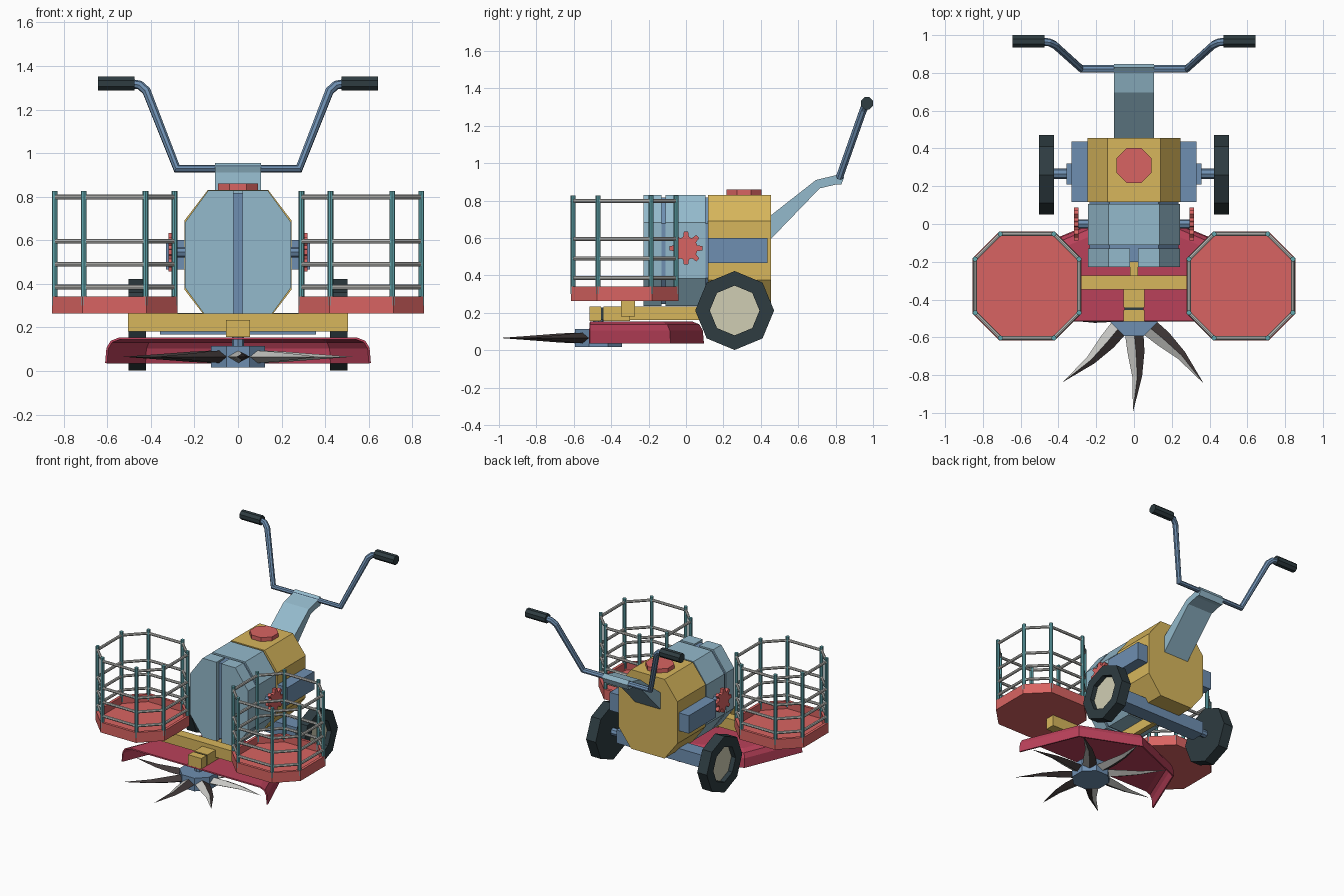
import bpy, bmesh, math
from mathutils import Vector

if "Cube" in bpy.data.objects:
    bpy.data.objects.remove(bpy.data.objects["Cube"])


def mat(name, r, g, b):
    lin = lambda c: ((c / 255 + 0.055) / 1.055) ** 2.4
    m = bpy.data.materials.new(name)
    m.diffuse_color = (lin(r), lin(g), lin(b), 1)
    m.use_nodes = True
    m.node_tree.nodes["Principled BSDF"].inputs["Base Color"].default_value = m.diffuse_color
    return m


RED = mat("coral red", 217, 100, 98)
CRIMSON = mat("crimson", 186, 65, 90)
YELLOW = mat("mustard yellow", 215, 182, 92)
SKY = mat("light blue", 148, 186, 204)
STEEL = mat("steel blue", 110, 143, 177)
TEAL = mat("teal", 98, 168, 175)
SILVER = mat("silver grey", 200, 200, 196)
DARK = mat("dark rubber", 46, 60, 65)
CREAM = mat("cream", 208, 206, 180)
BROWN = mat("dark blade", 66, 58, 58)


def finish(name, bm, *mats):
    bmesh.ops.recalc_face_normals(bm, faces=bm.faces)
    me = bpy.data.meshes.new(name)
    bm.to_mesh(me)
    bm.free()
    for m in mats:
        me.materials.append(m)
    ob = bpy.data.objects.new(name, me)
    bpy.context.collection.objects.link(ob)
    return ob


def prism_bm(pts, axis, lo, hi):
    """Extrude a 2D outline along an axis; outlines are (y,z), (x,z) or (x,y)."""
    put = {'X': lambda p, t: (t, p[0], p[1]), 'Y': lambda p, t: (p[0], t, p[1]),
           'Z': lambda p, t: (p[0], p[1], t)}[axis]
    bm = bmesh.new()
    a = [bm.verts.new(put(p, lo)) for p in pts]
    b = [bm.verts.new(put(p, hi)) for p in pts]
    bm.faces.new(a)
    bm.faces.new(b)
    for i in range(len(pts)):
        j = (i + 1) % len(pts)
        bm.faces.new((a[i], a[j], b[j], b[i]))
    bmesh.ops.recalc_face_normals(bm, faces=bm.faces)
    return bm


def prism(name, pts, axis, lo, hi, m):
    return finish(name, prism_bm(pts, axis, lo, hi), m)


def box(name, x, y, z, m):
    return prism(name, [(x[0], y[0]), (x[1], y[0]), (x[1], y[1]), (x[0], y[1])], 'Z', z[0], z[1], m)


def ngon(cx, cy, r, n=8, turn=0.0):
    return [(cx + r * math.cos(turn + k * math.tau / n), cy + r * math.sin(turn + k * math.tau / n))
            for k in range(n)]


def octo(cx, cy, w, h, a, b):
    """Rectangle of half size w, h with corners cut at a, b."""
    return [(cx + u, cy + v) for u, v in
            ((w, -b), (w, b), (a, h), (-a, h), (-w, b), (-w, -b), (-a, -h), (a, -h))]


def tubes(name, paths, r, m, cyclic=False):
    cu = bpy.data.curves.new(name, 'CURVE')
    cu.dimensions = '3D'
    cu.bevel_depth, cu.bevel_resolution, cu.use_fill_caps = r, 2, True
    for path in paths:
        s = cu.splines.new('POLY')
        s.points.add(len(path) - 1)
        for p, co in zip(s.points, path):
            p.co = (*co, 1)
        s.use_cyclic_u, s.use_smooth = cyclic, False
    cu.materials.append(m)
    ob = bpy.data.objects.new(name, cu)
    bpy.context.collection.objects.link(ob)
    bpy.ops.object.select_all(action='DESELECT')
    ob.select_set(True)
    bpy.context.view_layer.objects.active = ob
    bpy.ops.object.convert(target='MESH')


SIDES = ((1, "right"), (-1, "left"))
E8 = math.pi / 8

# engine body: steel core, light blue shells with gaps, yellow rear tank
prism("engine_core", octo(0, 0.532, 0.235, 0.285, 0.13, 0.145), 'Y', -0.2, 0.13, STEEL)
prism("engine_shell_rear", octo(0, 0.532, 0.243, 0.297, 0.136, 0.15), 'Y', -0.11, 0.105, SKY)
for s, side in SIDES:
    half = [(0.02, 0.235), (0.136, 0.235), (0.243, 0.382), (0.243, 0.682), (0.136, 0.829), (0.02, 0.829)]
    prism("engine_shell_front_" + side, [(s * x, z) for x, z in half], 'Y', -0.227, -0.13, SKY)
prism("fuel_tank", octo(0, 0.532, 0.246, 0.298, 0.139, 0.158), 'Y', 0.117, 0.455, YELLOW)
prism("fuel_cap", ngon(0, 0.31, 0.1, 8, E8), 'Z', 0.82, 0.86, RED)

# handle neck and bars
neck = [(0.44, 0.71), (0.695, 0.91), (0.8, 0.935), (0.828, 0.955), (0.846, 0.925),
        (0.83, 0.885), (0.8, 0.885), (0.715, 0.865), (0.44, 0.58)]
prism("handle_neck", neck, 'X', -0.105, 0.105, SKY)
arm = [(0.28, 0.822, 0.928), (0.42, 0.948, 1.285), (0.45, 0.962, 1.312), (0.5, 0.967, 1.32)]
tubes("handlebar", [[(-x, y, z) for x, y, z in arm[::-1]] + arm], 0.021, STEEL)

# red gear outline
gear = [(r * math.cos(k * math.pi / 4 + d), 0.545 + r * math.sin(k * math.pi / 4 + d))
        for k in range(8) for d, r in ((-0.25, 0.062), (-0.13, 0.089), (0.13, 0.089), (0.25, 0.062))]

for s, side in SIDES:
    prism("grip_" + side, ngon(0.967, 1.32, 0.035, 8, E8), 'X', s * 0.475, s * 0.643, DARK)
    prism("gear_" + side, gear, 'X', s * 0.293, s * 0.318, RED)
    prism("gear_shaft_" + side, ngon(0, 0.545, 0.025), 'X', s * 0.23, s * 0.3, STEEL)
    box("side_box_" + side, (s * 0.2, s * 0.33), (0.117, 0.437), (0.465, 0.6), STEEL)

    # wheel with a recessed cream hub on the outside
    bm = prism_bm(ngon(0.26, 0.212, 0.211), 'X', s * 0.423, s * 0.503)
    outer = next(f for f in bm.faces if f.normal.x * s > 0.9)
    bmesh.ops.inset_region(bm, faces=[outer], thickness=0.078)
    walls = bmesh.ops.extrude_discrete_faces(bm, faces=[outer])["faces"][0]
    walls.material_index = 1
    bmesh.ops.translate(bm, verts=walls.verts, vec=(-s * 0.035, 0, 0))
    finish("wheel_" + side, bm, DARK, CREAM)
    prism("axle_" + side, ngon(0.265, 0.215, 0.028), 'X', s * 0.34, s * 0.43, STEEL)

    # basket: hollow tray, posts and rails
    cx, cy = s * 0.566, -0.328
    bm = prism_bm(octo(cx, cy, 0.288, 0.288, 0.147, 0.147), 'Z', 0.264, 0.341)
    top = next(f for f in bm.faces if f.normal.z > 0.9)
    bmesh.ops.inset_region(bm, faces=[top], thickness=0.022)
    floor = bmesh.ops.extrude_discrete_faces(bm, faces=[top])["faces"][0]
    bmesh.ops.translate(bm, verts=floor.verts, vec=(0, 0, -0.055))
    finish("basket_tray_" + side, bm, RED)
    ring = octo(cx, cy, 0.275, 0.275, 0.142, 0.142)
    tubes("basket_posts_" + side, [[(x, y, 0.3), (x, y, 0.826)] for x, y in ring], 0.0135, TEAL)
    tubes("basket_rails_" + side, [[(x, y, z) for x, y in ring] for z in (0.385, 0.49, 0.595, 0.798)],
          0.011, SILVER, True)

# axle housing
box("axle_housing", (-0.357, 0.357), (0.21, 0.32), (0.167, 0.265), STEEL)

# yellow frame: cross beam, spine and front hitch
box("cross_beam", (-0.505, 0.505), (-0.347, -0.273), (0.18, 0.263), YELLOW)
box("spine_beam", (-0.02, 0.02), (-0.3, 0.22), (0.16, 0.234), YELLOW)
box("front_beam", (-0.055, 0.055), (-0.442, -0.3), (0.155, 0.234), YELLOW)
box("hitch_gap", (-0.05, 0.05), (-0.46, -0.435), (0.16, 0.229), DARK)
box("hitch_block", (-0.055, 0.055), (-0.515, -0.455), (0.155, 0.234), YELLOW)

# cutter deck: half-octagon shell, open at the front and below
bm = bmesh.new()
rows = []
for r, z in ((0.61, 0.036), (0.604, 0.105), (0.585, 0.138), (0.545, 0.154)):
    rows.append([bm.verts.new((r * math.cos(k * math.pi / 4), -0.514 + r * math.sin(k * math.pi / 4), z))
                 for k in range(5)])
for a, b in zip(rows, rows[1:]):
    for k in range(4):
        bm.faces.new((a[k], a[k + 1], b[k + 1], b[k]))
bm.faces.new(rows[-1])
deck = finish("cutter_deck", bm, CRIMSON)
if sum((p.normal.z for p in deck.data.polygons)) < 0:
    deck.data.flip_normals()
mod = deck.modifiers.new("thickness", 'SOLIDIFY')
mod.thickness, mod.offset = 0.01, -1

# rotor hub, shaft and eight curved two-tone blades
HUB = Vector((0, -0.468, 0.065))
prism("rotor_shaft", ngon(0, HUB.y, 0.028), 'Z', 0.1, 0.17, STEEL)
prism("rotor_hub", ngon(0, HUB.y, 0.135, 8, E8), 'Z', 0.016, 0.114, STEEL)
bm = bmesh.new()
for k in range(8):
    base = k * math.pi / 4 - 0.01
    prev = None
    for r, bend, w, h in ((0.09, 0.0, 0.05, 0.03), (0.21, 0.06, 0.045, 0.024), (0.34, 0.06, 0.026, 0.014)):
        a = base + bend
        out, tan = Vector((math.cos(a), math.sin(a), 0)), Vector((-math.sin(a), math.cos(a), 0))
        c = HUB + out * r
        cur = [bm.verts.new(c + d) for d in (tan * w, Vector((0, 0, h)), -tan * w, Vector((0, 0, -h)))]
        if prev:
            for i in range(4):
                f = bm.faces.new((prev[i], prev[(i + 1) % 4], cur[(i + 1) % 4], cur[i]))
                f.material_index = int(i in (0, 3))
        else:
            bm.faces.new(cur)
        prev = cur
    tip = bm.verts.new(HUB + Vector((math.cos(base), math.sin(base), 0)) * 0.527)
    for i in range(4):
        bm.faces.new((prev[i], prev[(i + 1) % 4], tip)).material_index = int(i in (0, 3))
finish("rotor_blades", bm, SILVER, BROWN)
